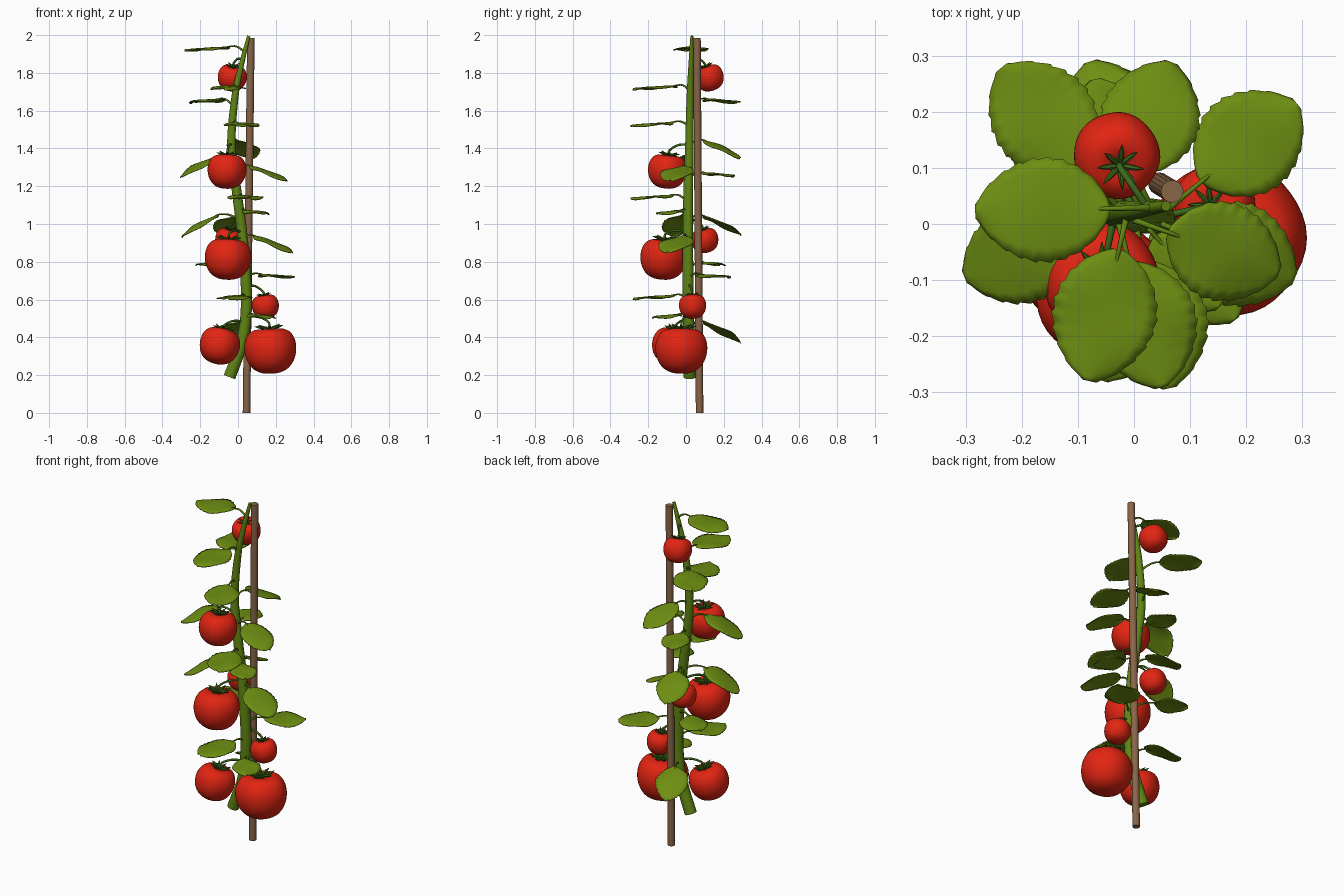
import bpy, bmesh, math, random
from mathutils import Vector, Matrix

if "Cube" in bpy.data.objects:
    bpy.data.objects.remove(bpy.data.objects["Cube"])

random.seed(4)

def material(name, rgb):
    m = bpy.data.materials.new(name)
    m.diffuse_color = (*rgb, 1)
    m.use_nodes = True
    m.node_tree.nodes["Principled BSDF"].inputs["Base Color"].default_value = m.diffuse_color
    return m

RED = material("tomato red", (0.76, 0.018, 0.006))
LEAF = material("leaf green", (0.155, 0.27, 0.006))
STEM = material("stem green", (0.115, 0.235, 0.006))
CALYX = material("calyx green", (0.045, 0.14, 0.01))
WOOD = material("stake wood", (0.25, 0.13, 0.065))

def finish(name, bm, mat, angle=50):
    bmesh.ops.recalc_face_normals(bm, faces=bm.faces)
    me = bpy.data.meshes.new(name)
    bm.to_mesh(me)
    bm.free()
    me.materials.append(mat)
    ob = bpy.data.objects.new(name, me)
    bpy.context.collection.objects.link(ob)
    bpy.ops.object.select_all(action='DESELECT')
    ob.select_set(True)
    bpy.context.view_layer.objects.active = ob
    bpy.ops.object.shade_smooth_by_angle(angle=math.radians(angle))
    return ob

def spline(pts, n):
    """Catmull-Rom through tuples of any size."""
    p = [pts[0]] + list(pts) + [pts[-1]]
    out = []
    for i in range(1, len(p) - 2):
        for k in range(n):
            t = k / n
            out.append(tuple(0.5 * (2*b + (c-a)*t + (2*a-5*b+4*c-d)*t*t + (3*b-a-3*c+d)*t**3)
                             for a, b, c, d in zip(p[i-1], p[i], p[i+1], p[i+2])))
    return out + [tuple(pts[-1])]

def tube(bm, pts, sides=8):
    """Capped tube through (x, y, z, radius) points."""
    pos = [Vector(p[:3]) for p in pts]
    side, old, rings = None, None, []
    for i, p in enumerate(pts):
        tan = (pos[min(i+1, len(pos)-1)] - pos[max(i-1, 0)]).normalized()
        side = tan.orthogonal().normalized() if side is None else old.rotation_difference(tan) @ side
        old, up = tan, tan.cross(side)
        rings.append([bm.verts.new(pos[i] + p[3] * (side * math.cos(a) + up * math.sin(a)))
                      for a in (2 * math.pi * k / sides for k in range(sides))])
    for r, s in zip(rings, rings[1:]):
        for k in range(sides):
            bm.faces.new((r[k], r[(k+1) % sides], s[(k+1) % sides], s[k]))
    bm.faces.new(rings[0])
    bm.faces.new(rings[-1])

# Support stake
bm = bmesh.new()
tube(bm, [(0.045, 0.072, 0, 0.02), (0.068, 0.058, 1.985, 0.02)], 16)
finish("stake", bm, WOOD)

# Main winding stem
stem_path = spline([(-0.045, 0.02, 0.19, 0.033), (0.022, 0.016, 0.38, 0.031), (0.045, 0.012, 0.6, 0.030),
                    (0.025, 0.01, 0.92, 0.028), (-0.008, 0.012, 1.18, 0.026), (-0.035, 0.018, 1.42, 0.023),
                    (-0.015, 0.022, 1.68, 0.019), (0.02, 0.027, 1.85, 0.014), (0.057, 0.032, 1.995, 0.009)], 8)
bm = bmesh.new()
tube(bm, stem_path, 12)
finish("main_stem", bm, STEM)

def stem_at(z):
    return Vector(min(stem_path, key=lambda p: abs(p[2] - z))[:3])

# Tomatoes: x, y, z, radius, lean towards the stem
tomatoes = [(0.17, -0.025, 0.325, 0.138, 0.05), (-0.10, -0.075, 0.35, 0.107, 0.3),
            (0.145, 0.035, 0.56, 0.072, 0.15), (-0.055, -0.12, 0.81, 0.123, 0.1),
            (-0.05, 0.1, 0.91, 0.073, 0.25), (-0.06, -0.10, 1.275, 0.103, 0.12),
            (-0.032, 0.125, 1.77, 0.077, 0.35)]
profile = spline([(0, -0.85), (0.33, -0.82), (0.65, -0.67), (0.88, -0.38), (0.99, 0), (0.97, 0.38),
                  (0.82, 0.69), (0.6, 0.83), (0.4, 0.86), (0.2, 0.82), (0, 0.76)], 3)
for i, (x, y, z, r, lean) in enumerate(tomatoes, 1):
    c = Vector((x, y, z))
    inward = stem_at(z) - c
    inward.z = 0
    M = (Matrix.Translation(c) @ Matrix.Rotation(lean, 4, Vector((0, 0, 1)).cross(inward.normalized()))
         @ Matrix.Scale(r, 4))
    # Fruit body, lathed with faint ribs
    bm = bmesh.new()
    n = 40
    rings = []
    for pr, pz in profile[1:-1]:
        rings.append([bm.verts.new(M @ Vector((pr * q * math.cos(a), pr * q * math.sin(a), pz)))
                      for a, q in ((2*math.pi*k/n, 1 + 0.012*math.cos(10*math.pi*k/n)) for k in range(n))])
    for a, b in zip(rings, rings[1:]):
        for k in range(n):
            bm.faces.new((a[k], a[(k+1) % n], b[(k+1) % n], b[k]))
    for ring, h in ((rings[0], profile[0][1]), (rings[-1], profile[-1][1])):
        tip = bm.verts.new(M @ Vector((0, 0, h)))
        for k in range(n):
            bm.faces.new((ring[k], ring[(k+1) % n], tip))
    finish(f"tomato_{i}", bm, RED)
    # Star calyx and fruit stalk
    bm = bmesh.new()
    for k in range(8):
        a = 2 * math.pi * k / 8 + random.uniform(-0.1, 0.1)
        pts = [(0, 0.79, 0.05), (0.2, 0.9, 0.07), (0.38, 0.95, 0.055), (0.55, 0.98 + 0.06 * (k % 2), 0.008)]
        tube(bm, [(*(M @ Vector((d * math.cos(a), d * math.sin(a), h))), w * r) for d, h, w in pts], 6)
    top, knee = M @ Vector((0, 0, 0.75)), M @ Vector((0, 0, 1.12))
    joint = stem_at(knee.z + 0.02)
    mid = knee.lerp(joint, 0.45) + Vector((0, 0, 0.015))
    tube(bm, spline([(*top, 0.007), (*knee, 0.006), (*mid, 0.006), (*joint, 0.007)], 4))
    finish(f"calyx_{i}", bm, CALYX)

# Leaves: blade centre x, y, base height, length, drop
leaves = [(-0.163, 0.025, 1.94, 0.24, 0.015), (-0.053, -0.163, 1.735, 0.24, 0.015),
          (-0.163, 0.19, 1.665, 0.23, 0.015), (0.02, -0.18, 1.54, 0.23, 0.015),
          (0.03, 0.19, 1.445, 0.21, 0.09), (-0.205, -0.055, 1.36, 0.21, 0.105),
          (0.16, -0.05, 1.31, 0.21, 0.075), (-0.05, 0.17, 1.275, 0.18, 0.015),
          (0.04, -0.18, 1.155, 0.23, 0.015), (0.095, -0.085, 1.075, 0.17, 0.015),
          (-0.045, 0.19, 1.045, 0.21, 0.095), (-0.2, -0.045, 1.05, 0.2, 0.11),
          (0.185, -0.055, 0.94, 0.22, 0.085), (-0.145, 0.135, 0.8, 0.18, 0.01),
          (0.205, 0.145, 0.735, 0.22, 0.01), (-0.02, -0.17, 0.625, 0.23, 0.015),
          (0.125, -0.1, 0.525, 0.18, 0.015), (-0.04, 0.19, 0.485, 0.21, 0.105)]
for i, (x, y, z, length, drop) in enumerate(leaves, 1):
    s = stem_at(z - 0.03)
    out = Vector((x - s.x, y - s.y, 0)).normalized()
    across = Vector((-out.y, out.x, 0))
    base = Vector((x, y, z)) - out * length / 2
    width = min(0.19, length * 0.86)
    # Toothed, gently arched blade
    bm = bmesh.new()
    rows, cols, teeth = 36, 8, 9
    grid = []
    for a in range(rows + 1):
        t = a / rows
        tooth = 1 - 0.07 * ((t * teeth) % 1)
        w = width / 2 * max(0.03, math.sin(math.pi * t ** 0.95)) ** 0.58 * tooth
        line = []
        for b in range(cols + 1):
            u = 2 * b / cols - 1
            h = -drop * (0.55 * t + 0.45 * t * t) - 0.008 * u * u + 0.004 * u * math.sin(9 * t + i)
            line.append(bm.verts.new(base + out * length * t + across * w * u + Vector((0, 0, h))))
        grid.append(line)
    for a in range(rows):
        for b in range(cols):
            bm.faces.new((grid[a][b], grid[a+1][b], grid[a+1][b+1], grid[a][b+1]))
    ob = finish(f"leaf_{i}", bm, LEAF)
    if ob.data.polygons[0].normal.z < 0:
        ob.data.flip_normals()
    solid = ob.modifiers.new("thickness", 'SOLIDIFY')
    solid.thickness = 0.005
    # Leaf stalk
    bm = bmesh.new()
    mid = s.lerp(base, 0.55) + Vector((0, 0, 0.012))
    end = base + out * 0.03 + Vector((0, 0, -0.004 - drop * 0.1))
    tube(bm, spline([(*s, 0.007), (*mid, 0.005), (*base, 0.004), (*end, 0.003)], 4))
    finish(f"leaf_stalk_{i}", bm, STEM)
